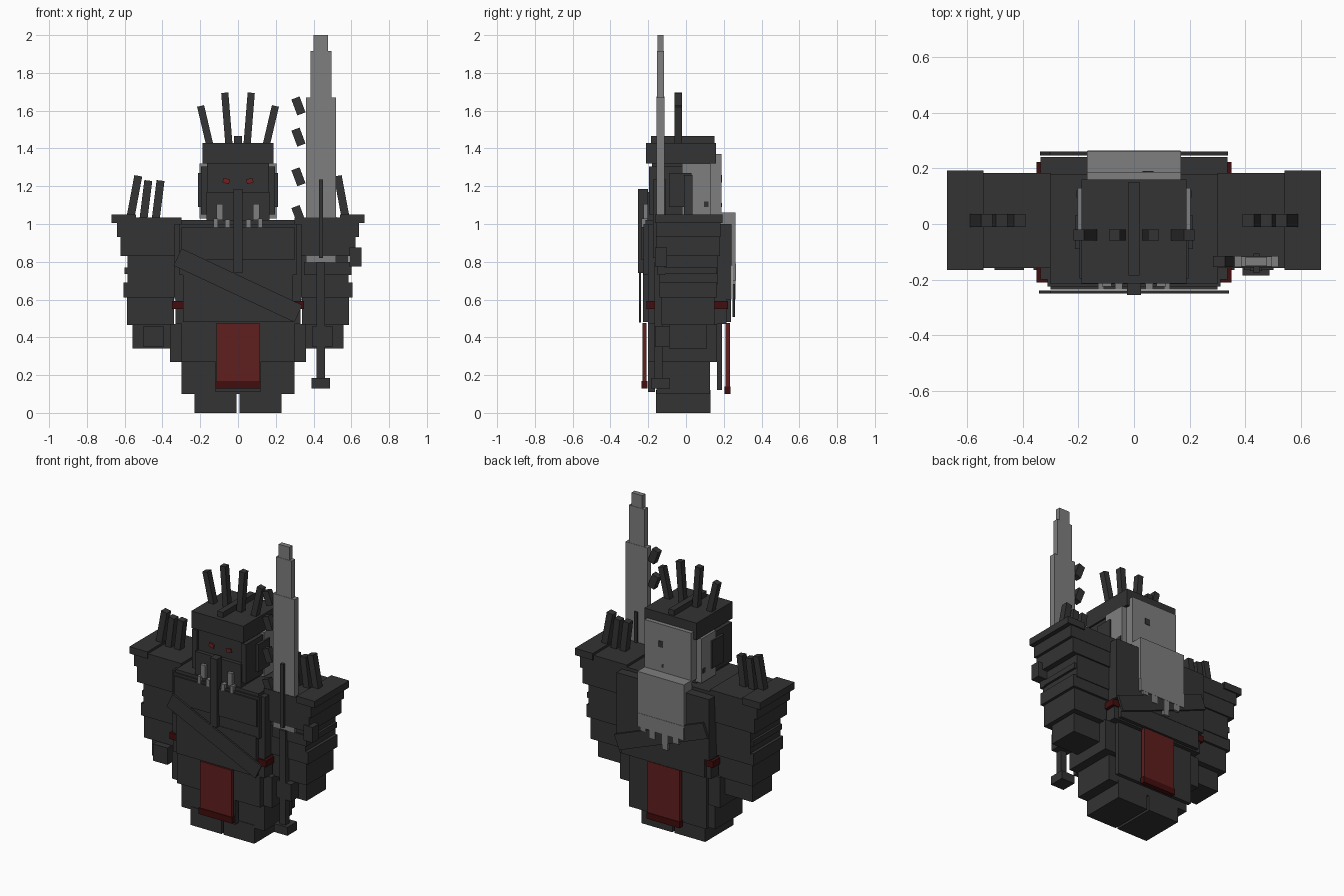
import bpy, math
from mathutils import Matrix, Vector

if "Cube" in bpy.data.objects:
    bpy.data.objects.remove(bpy.data.objects["Cube"])


def material(name, rgb):
    m = bpy.data.materials.new(name)
    m.use_nodes = True
    colour = (*rgb, 1)
    m.diffuse_color = colour
    m.node_tree.nodes["Principled BSDF"].inputs["Base Color"].default_value = colour
    return m


DARK = material("charcoal", (.033, .033, .033))
GREY = material("steel grey", (.21, .21, .21))
RED = material("cloth red", (.115, .013, .013))
TRIM = material("dark red", (.055, .004, .004))
EYE = material("eye red", (.17, .015, .015))


def block(name, x, y, z, mat=DARK, turn=0):
    """Box from axis ranges, optionally turned about the y axis through its centre."""
    bpy.ops.mesh.primitive_cube_add(size=1)
    ob = bpy.context.object
    ob.name = name
    ranges = (x, y, z)
    size = Vector([b - a for a, b in ranges])
    centre = Vector([(a + b) / 2 for a, b in ranges])
    ob.data.transform(Matrix.Rotation(turn, 4, 'Y') @ Matrix.Diagonal((*size, 1)))
    ob.location = centre
    ob.data.materials.append(mat)
    return ob


def wide(name, half, y, z, mat=DARK):
    """Box centred on x = 0."""
    return block(name, (-half, half), y, z, mat)


def pair(name, x, y, z, mat=DARK, turn=0):
    """Matching boxes on both sides, given for the left one."""
    block("left_" + name, x, y, z, mat, turn)
    block("right_" + name, (-x[1], -x[0]), y, z, mat, -turn)


def bar(name, start, end, width, y, mat=DARK, mirror=False):
    """Straight bar between two (x, z) points."""
    (ax, az), (bx, bz) = start, end
    length = math.hypot(bx - ax, bz - az)
    cx, cz = (ax + bx) / 2, (az + bz) / 2
    make = pair if mirror else block
    make(name, (cx - width / 2, cx + width / 2), y,
         (cz - length / 2, cz + length / 2), mat, math.atan2(bx - ax, bz - az))


# Legs and skirt
pair("leg", (.008, .23), (-.16, .13), (0, .12))
wide("thighs", .30, (-.157, .127), (.10, .29))
wide("hips", .36, (-.165, .165), (.27, .47))
wide("skirt_front", .30, (-.20, -.16), (.27, .48))
wide("skirt_front_lower", .12, (-.20, -.165), (.11, .28))
wide("skirt_back", .28, (.165, .19), (.12, .48))

# Cloth flaps
wide("front_flap", .115, (-.23, -.21), (.17, .475), RED)
wide("front_flap_hem", .12, (-.235, -.205), (.13, .17), TRIM)
wide("back_flap", .115, (.208, .232), (.14, .475), RED)
wide("back_flap_hem", .12, (.204, .236), (.10, .14), TRIM)

# Torso
wide("waist", .33, (-.20, .215), (.47, .61))
wide("belt", .35, (-.21, .222), (.55, .592), TRIM)
wide("belly_front", .29, (-.228, -.19), (.48, .74))
wide("belly_back", .30, (.20, .238), (.48, .74))
wide("chest", .335, (-.20, .24), (.60, 1.0))
wide("chest_front", .31, (-.225, -.19), (.73, 1.0))
wide("chest_plate", .30, (-.235, -.22), (.81, .985))
wide("collar", .30, (-.215, .18), (.99, 1.02))
bar("front_sash", (-.32, .825), (.32, .525), .10, (-.25, -.238))
bar("back_sash", (-.32, .80), (.32, .555), .10, (.245, .26))

# Cape with a ragged hem
wide("cape", .168, (.18, .262), (.78, 1.06), GREY)
wide("cape_lower", .166, (.246, .264), (.70, .79), GREY)
for x, drop in ((-.11, .66), (-.03, .60), (.06, .65), (.13, .68)):
    block("cape_tatter", (x - .02, x + .02), (.247, .263), (drop, .71), GREY)

# Head
wide("head", .165, (-.18, .13), (1.0, 1.33))
wide("jaw", .167, (-.205, -.15), (1.0, 1.17))
wide("crown", .188, (-.213, .16), (1.32, 1.43))
wide("crown_ridge", .02, (-.185, .15), (1.43, 1.465))
wide("beard", .025, (-.255, -.20), (.74, 1.185))
pair("cheek_guard", (.16, .195), (-.195, -.02), (1.05, 1.305))
pair("ear_guard", (.175, .212), (-.09, .03), (1.09, 1.27))
pair("hair_side", (.165, .203), (-.02, .13), (1.03, 1.32), GREY)
wide("hair_back", .168, (.13, .187), (1.05, 1.37), GREY)
pair("hair_side_hole", (.20, .207), (.095, .12), (1.09, 1.12))
block("hair_back_hole", (.035, .07), (.184, .19), (1.22, 1.26))
block("hair_back_nick", (.03, .045), (.184, .19), (1.09, 1.11))
pair("eye", (.045, .08), (-.188, -.18), (1.215, 1.24), EYE, -.25)
pair("tusk", (.08, .115), (-.225, -.20), (1.02, 1.105), GREY)
pair("inner_fang", (.042, .068), (-.235, -.205), (.98, 1.025), GREY)
pair("outer_fang", (.107, .13), (-.235, -.205), (.985, 1.03), GREY)
bar("inner_crown_spike", (.048, 1.42), (.07, 1.695), .038, (-.06, -.02), mirror=True)
bar("outer_crown_spike", (.15, 1.42), (.198, 1.625), .038, (-.06, -.02), mirror=True)

# Armoured arms, stacked from shoulder to wrist: inner x, outer x, front, back, bottom, top
ARM = (("shoulder_rim", .54, .67, -.165, .192, 1.005, 1.05),
       ("shoulder", .30, .64, -.158, .183, .93, 1.035),
       ("upper_arm", .31, .622, -.157, .18, .83, .935),
       ("elbow", .32, .585, -.14, .17, .68, .84),
       ("elbow_band", .32, .60, -.135, .165, .735, .77),
       ("forearm_band", .33, .605, -.14, .165, .61, .69),
       ("forearm", .34, .587, -.13, .15, .465, .62),
       ("wrist", .36, .558, -.09, .11, .34, .47))
for name, x0, x1, y0, y1, z0, z1 in ARM:
    pair(name, (x0, x1), (y0, y1), (z0, z1))
pair("hand", (.395, .50), (-.165, -.08), (.35, .46))
for foot, tip, top in ((.57, .528, 1.255), (.50, .475, 1.23), (.435, .41, 1.23)):
    bar("shoulder_spike", (foot, 1.03), (tip, top), .042, (-.01, .035), mirror=True)

# Sword
SWORD_Y = (-.155, -.115)
block("blade", (.36, .518), SWORD_Y, (.80, 1.67), GREY)
block("blade_upper", (.383, .495), (-.153, -.117), (1.67, 1.915), GREY)
block("blade_tip", (.40, .477), (-.151, -.119), (1.915, 2.0), GREY)
block("blade_spine", (.428, .45), (-.175, -.105), (.82, 1.235))
block("guard", (.35, .60), (-.15, -.11), (.73, .80))
block("guard_end", (.59, .655), (-.165, -.10), (.775, .875))
block("hilt", (.416, .46), (-.168, -.125), (.18, .80))
block("pommel", (.39, .487), (-.185, -.085), (.13, .185))
for z in (1.05, 1.25, 1.46, 1.625):
    block("blade_tooth", (.297, .343), SWORD_Y, (z - .045, z + .045), DARK, -.36)
